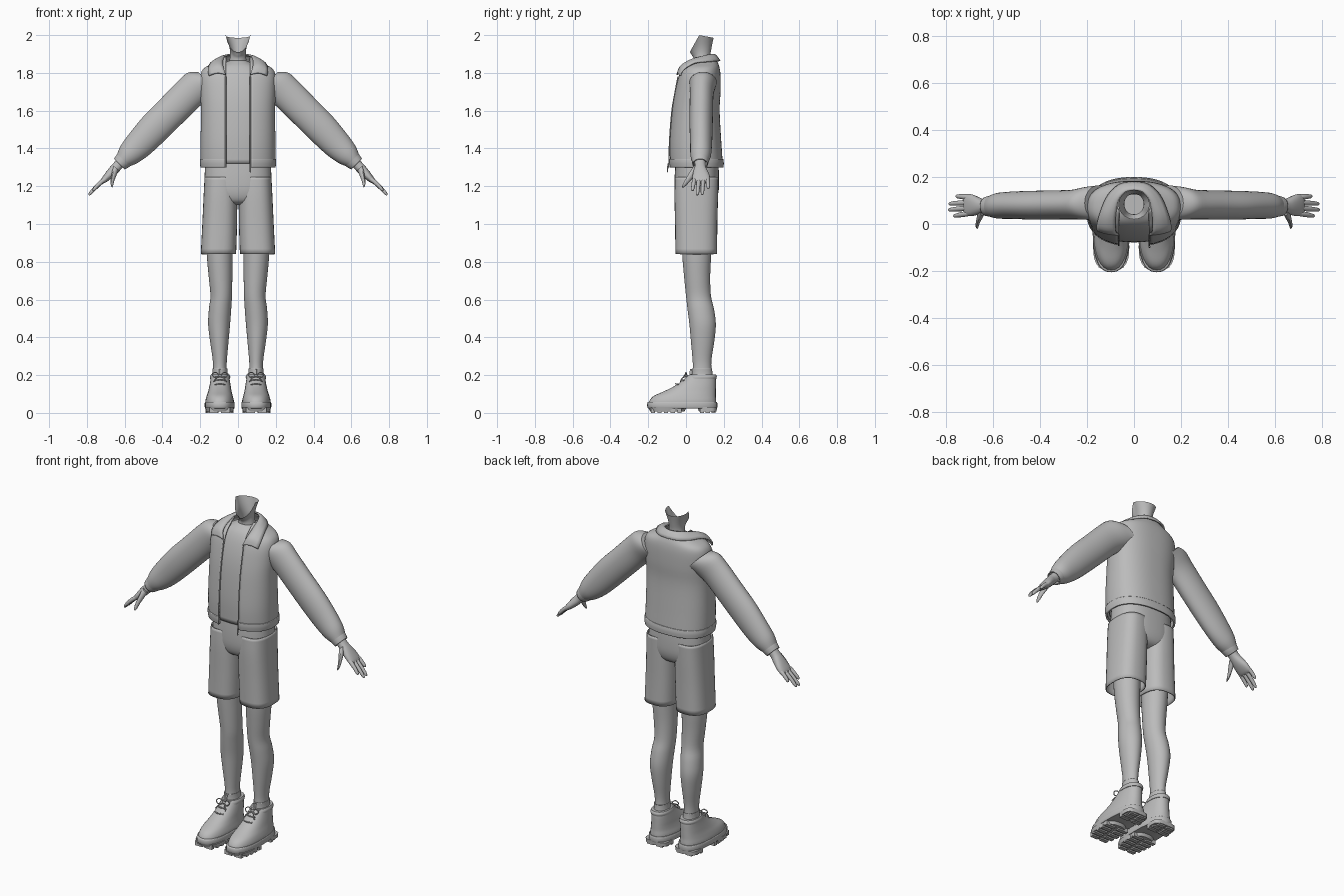
import bpy, bmesh, math
from mathutils import Vector

grey = bpy.data.materials.new("plain_grey")
grey.diffuse_color = (0.5, 0.5, 0.5, 1)


def finish(ob, mirror=False, thick=0.0):
    ob.data.materials.append(grey)
    bpy.ops.object.select_all(action='DESELECT')
    ob.select_set(True)
    bpy.context.view_layer.objects.active = ob
    if ob.type == 'MESH':
        bpy.ops.object.shade_smooth_by_angle(angle=math.radians(40))
    if thick:
        m = ob.modifiers.new("thickness", 'SOLIDIFY')
        m.thickness, m.offset = thick, -1
    if mirror:
        ob.modifiers.new("mirror", 'MIRROR')
    return ob


def mesh_object(name, bm, **kw):
    bmesh.ops.recalc_face_normals(bm, faces=bm.faces)
    me = bpy.data.meshes.new(name)
    bm.to_mesh(me)
    bm.free()
    ob = bpy.data.objects.new(name, me)
    bpy.context.collection.objects.link(ob)
    return finish(ob, **kw)


def smooth_rows(rows, k):
    """Catmull-Rom interpolation through rows of numbers."""
    out, n = [], len(rows)
    for i in range(n - 1):
        p = [rows[max(0, min(n - 1, i + d))] for d in (-1, 0, 1, 2)]
        for s in range(k):
            t = s / k
            out.append([0.5 * (2*b + (c - a)*t + (2*a - 5*b + 4*c - d)*t*t + (3*b - a - 3*c + d)*t**3)
                        for a, b, c, d in zip(*p)])
    return out + [list(rows[-1])]


def loft(name, rings, tilt=0, n=32, p=2.0, k=4, caps=(False, False), gap=0, fix=None, **kw):
    """Skin of superellipse rings (x, y, z, half_width, half_depth); gap opens the front."""
    bm, rows = bmesh.new(), []
    u = Vector((math.cos(tilt), 0, math.sin(tilt)))
    for x, y, z, a, b in smooth_rows(rings, k):
        d = math.asin(min(0.9, gap / a) ** (p / 2)) if gap else 0
        row = []
        for i in range(n + 1 if gap else n):
            th = -math.pi / 2 + d + (2 * math.pi - 2 * d) * i / n
            c, s = math.cos(th), math.sin(th)
            v = Vector((x, y, z)) + u * a * math.copysign(abs(c) ** (2 / p), c)
            v.y += b * math.copysign(abs(s) ** (2 / p), s)
            row.append(bm.verts.new(fix(v) if fix else v))
        rows.append(row)
    for r, q in zip(rows, rows[1:]):
        for i in range(n):
            j = (i + 1) % len(r)
            bm.faces.new((r[i], r[j], q[j], q[i]))
    for flag, row in zip(caps, (rows[0], rows[-1])):
        if flag:
            bm.faces.new(row)
    return mesh_object(name, bm, **kw)


def body(*rows):
    """Rows (z, half_width, y_front, y_back) to centred rings."""
    return [(0, (f + b) / 2, z, a, (b - f) / 2) for z, a, f, b in rows]


def side(*rows):
    """Rows (z, x_inner, x_outer, y_front, y_back) to rings on the +x side."""
    return [((i + o) / 2, (f + b) / 2, z, (o - i) / 2, (b - f) / 2) for z, i, o, f, b in rows]


def tube(name, pts, r, **kw):
    cu = bpy.data.curves.new(name, 'CURVE')
    cu.dimensions, cu.bevel_depth, cu.bevel_resolution, cu.use_fill_caps = '3D', r, 1, True
    sp = cu.splines.new('POLY')
    pts = smooth_rows(pts, 4)
    sp.points.add(len(pts) - 1)
    for q, c in zip(sp.points, pts):
        q.co = (*c, 1)
    ob = bpy.data.objects.new(name, cu)
    bpy.context.collection.objects.link(ob)
    finish(ob, **kw)
    bpy.ops.object.convert(target='MESH')


# Neck, open at the top with a slanted front rim
def neck_cut(v):
    rim = min(1.91 + (v.y - 0.02) * 1.8, 2.0 - (v.y - 0.07) * 0.19)
    v.z = 1.82 + (v.z - 1.82) / 0.18 * (rim - 1.82)
    return v


loft("neck", [(0, .085, 1.82, .055, .05), (0, .085, 1.89, .042, .044), (0, .083, 1.94, .046, .052),
              (0, .083, 2.0, .066, .063)], fix=neck_cut)

# Shirt under the open jacket
loft("shirt", body((1.32, .18, -.075, .18), (1.45, .182, -.078, .172), (1.6, .18, -.068, .165),
                   (1.7, .18, -.052, .17), (1.78, .16, -.028, .165), (1.83, .11, -.002, .15),
                   (1.855, .065, .025, .14), (1.865, .045, .04, .128)), n=48, p=2.4, thick=.004)

# Jacket body, hem band and sleeves
loft("jacket_body", body((1.31, .197, -.086, .195), (1.36, .198, -.09, .192), (1.45, .198, -.09, .186),
                         (1.6, .196, -.078, .178), (1.7, .2, -.062, .183), (1.78, .2, -.042, .183),
                         (1.825, .18, -.02, .178), (1.855, .12, .005, .168), (1.885, .075, .03, .152)),
     n=64, p=2.4, gap=.064, thick=.006)
loft("jacket_hem", body((1.30, .199, -.09, .199), (1.325, .202, -.094, .2), (1.345, .201, -.094, .197)),
     n=64, p=2.4, gap=.064, thick=.01)
loft("sleeve", [(.15, .09, 1.745, .085, .075), (.2, .088, 1.735, .093, .07), (.26, .083, 1.69, .088, .063),
                (.35, .081, 1.6, .086, .062), (.44, .08, 1.51, .085, .061), (.52, .08, 1.425, .077, .058),
                (.575, .078, 1.37, .064, .055), (.607, .076, 1.338, .046, .046)],
     tilt=math.radians(45), mirror=True, caps=(True, False))
loft("cuff", [(.592, .076, 1.352, .049, .048), (.61, .076, 1.334, .046, .045), (.628, .075, 1.317, .04, .041)],
     tilt=math.radians(45), mirror=True, thick=.006)

# Folded collar: inner rim, raised fold and outer edge, ending in front points
inner = [(.064, -.05, 1.79), (.078, -.03, 1.835), (.078, .03, 1.87), (.065, .1, 1.893), (.035, .137, 1.9), (0, .145, 1.9)]
outer = [(.155, -.034, 1.785), (.16, -.012, 1.822), (.145, .05, 1.856), (.112, .125, 1.862), (.06, .172, 1.866), (0, .182, 1.866)]
bm = bmesh.new()
grid = []
for a, b in zip(smooth_rows(inner, 4), smooth_rows(outer, 4)):
    a, b = Vector(a), Vector(b)
    grid.append([bm.verts.new(a.lerp(b, t) + Vector((0, -.004, .012)) * math.sin(math.pi * t))
                 for t in (0, .2, .4, .6, .8, 1)])
for r, q in zip(grid, grid[1:]):
    for i in range(5):
        bm.faces.new((r[i], q[i], q[i + 1], r[i + 1]))
mesh_object("collar", bm, mirror=True, thick=.008)

# Zip edges along the opening and the loose zip end
tube("zip_edge", [(.065, -.092, 1.3), (.065, -.087, 1.45), (.065, -.075, 1.6), (.065, -.058, 1.7), (.065, -.043, 1.78)],
     .003, mirror=True)
tube("zip_end", [(.066, -.094, 1.32), (.066, -.098, 1.29), (.066, -.098, 1.274)], .004)

# Shorts: seat and two open legs
loft("shorts_seat", body((1.335, .172, -.055, .17), (1.25, .177, -.06, .175), (1.17, .176, -.058, .172),
                         (1.12, .14, -.04, .15), (1.1, .06, .0, .1)), n=48, p=2.5, caps=(True, True))
loft("shorts_leg", side((1.25, .008, .177, -.058, .172), (1.15, .004, .182, -.061, .17),
                        (1.0, .005, .189, -.058, .166), (.84, .01, .197, -.056, .165)),
     p=2.6, mirror=True, thick=.006)

# Bare legs and socks
loft("leg", side((1.05, .02, .17, -.03, .14), (.84, .028, .165, -.02, .133), (.72, .03, .155, -.01, .128),
                 (.62, .032, .146, .0, .132), (.55, .036, .154, .008, .148), (.47, .042, .158, .018, .158),
                 (.38, .05, .148, .026, .15), (.29, .058, .135, .034, .136), (.24, .06, .132, .036, .134),
                 (.17, .056, .134, .03, .14)), mirror=True, caps=(True, True))
loft("sock", side((.17, .05, .14, .026, .146), (.21, .055, .136, .031, .14), (.235, .056, .136, .032, .138)),
     mirror=True, thick=.004)

# Shoes: upper, padded rim, sole and tread lugs
loft("shoe_upper", side((.04, .022, .172, -.198, .16), (.065, .022, .172, -.193, .16), (.09, .028, .166, -.17, .158),
                        (.115, .034, .158, -.115, .158), (.14, .038, .152, -.065, .158),
                        (.17, .043, .146, -.02, .158), (.2, .048, .142, .015, .156)),
     p=2.3, mirror=True, caps=(True, True))
loft("shoe_rim", side((.18, .042, .147, .006, .16), (.192, .041, .148, .012, .163), (.204, .046, .143, .02, .158)),
     p=2.3, mirror=True, caps=(True, True))
loft("shoe_sole", side((.024, .02, .173, -.2, .164), (.03, .018, .176, -.205, .166), (.052, .018, .176, -.205, .166),
                       (.058, .021, .173, -.2, .163)), p=2.5, k=2, mirror=True, caps=(True, True))
loft("heel", side((.008, .028, .166, .068, .162), (.03, .026, .168, .06, .164)), p=3.5, k=1,
     mirror=True, caps=(True, True))
loft("front_tread", side((.008, .026, .168, -.19, -.008), (.03, .02, .174, -.2, .005)), p=2.6, k=1,
     mirror=True, caps=(True, True))
bm = bmesh.new()
for y in (-.175, -.14, -.105, -.07, -.035, .085, .115, .145):
    half = .074 * (1 - (abs(y + .02) / .195) ** 2.6) ** (1 / 2.6)
    for s in (-1, 1):
        r = bmesh.ops.create_cube(bm, size=1)
        bmesh.ops.scale(bm, vec=(half * .85, .022, .028), verts=r["verts"])
        bmesh.ops.translate(bm, vec=(.097 + s * half * .575, y, .014), verts=r["verts"])
mesh_object("tread_lugs", bm, mirror=True)

# Laces: crossing bars and a bow
for z, y in ((.15, -.052), (.172, -.022)):
    tube("lace_bar", [(.068, y + .012, z), (.095, y - .002, z + .004), (.122, y + .012, z)], .0035, mirror=True)
for s in (-1, 1):
    c = .095
    tube("lace_bow", [(c, .005, .195), (c + s*.022, .0, .215), (c + s*.042, -.004, .205), (c + s*.03, -.012, .19),
                      (c, .003, .192)], .003, mirror=True)
    tube("lace_end", [(c, .004, .194), (c + s*.02, -.018, .185), (c + s*.034, -.03, .165)], .003, mirror=True)
tube("lace_knot", [(c - .008, .005, .196), (c, .002, .198), (c + .008, .005, .196)], .007, mirror=True)
tube("shoe_tab", [(.095, .022, .19), (.095, .024, .215), (.095, .028, .232)], .006, mirror=True)

# Hands: palm, four fingers and a thumb
T = math.radians(45)
loft("palm", [(.605, .075, 1.345, .027, .03), (.64, .075, 1.305, .026, .029), (.665, .077, 1.278, .025, .038),
              (.69, .08, 1.252, .021, .046), (.712, .081, 1.23, .015, .046), (.722, .081, 1.22, .008, .04)],
     tilt=T, n=20, p=2.3, mirror=True, caps=(True, True))
for nm, y0, y1, x1 in (("index", .046, .034, .768), ("middle", .069, .06, .79),
                       ("ring", .092, .086, .788), ("little", .114, .118, .757)):
    z1 = 1.152 + (.79 - x1) * 1.05
    steps = ((0, .012), (.35, .0115), (.7, .010), (.93, .008), (1, .003))
    loft(nm + "_finger", [(.7 + (x1 - .7) * t, y0 + (y1 - y0) * t, 1.24 + (z1 - 1.24) * t + .006 * math.sin(3 * t), r, r)
                          for t, r in steps], tilt=T, n=12, mirror=True, caps=(True, True), k=2)
loft("thumb", [(.645, .056, 1.298, .018, .02), (.656, .034, 1.265, .016, .02), (.664, .012, 1.235, .012, .015),
               (.668, -.006, 1.21, .01, .011), (.668, -.016, 1.196, .004, .005)],
     tilt=T, n=12, mirror=True, caps=(True, True), k=2)
